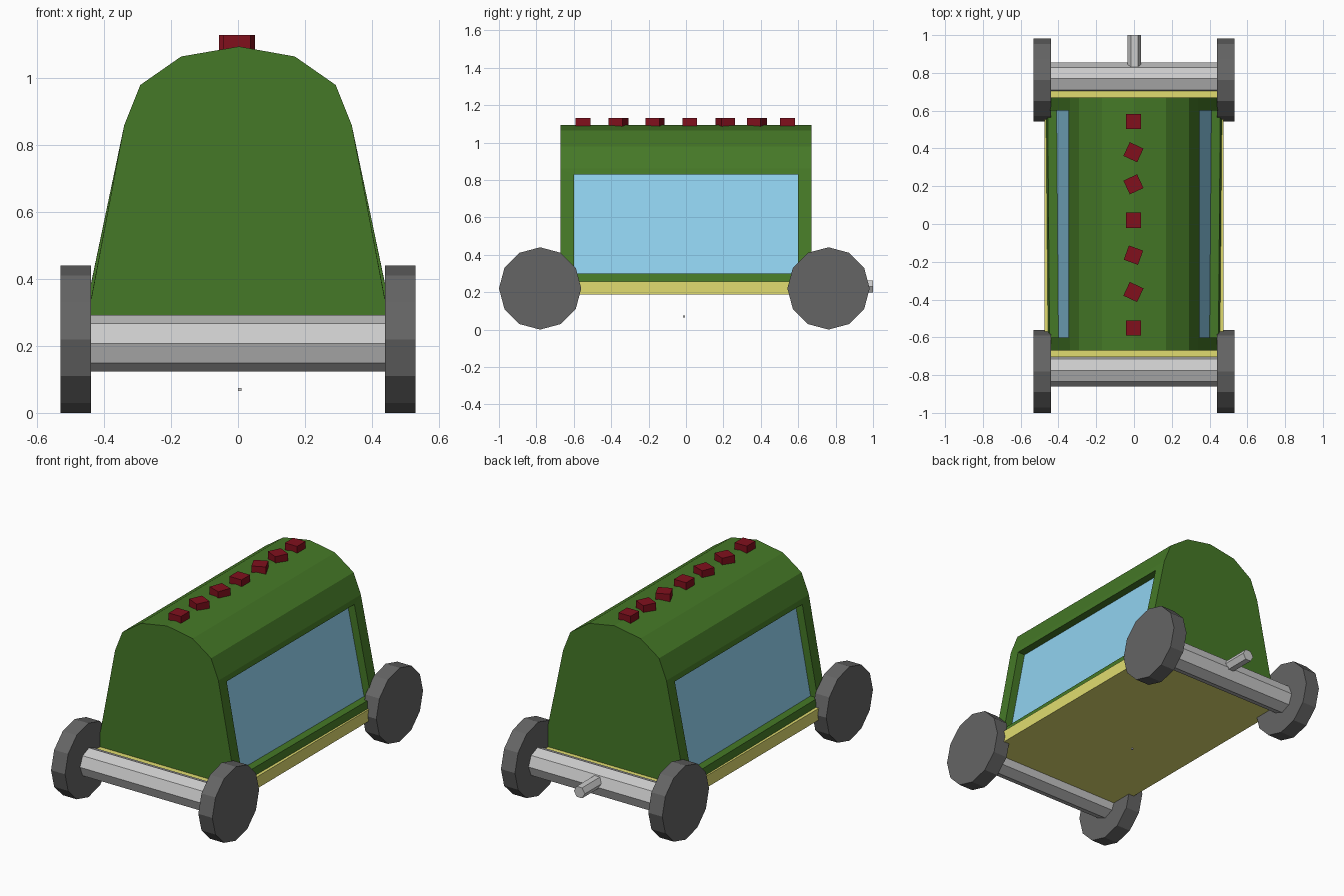
import bpy, bmesh, math
from mathutils import Matrix

if "Cube" in bpy.data.objects:
    bpy.data.objects.remove(bpy.data.objects["Cube"])


def material(name, rgb):
    m = bpy.data.materials.new(name)
    m.diffuse_color = (*rgb, 1)
    m.use_nodes = True
    m.node_tree.nodes["Principled BSDF"].inputs["Base Color"].default_value = m.diffuse_color
    return m


green = material("green_paint", (0.06, 0.19, 0.02))
blue = material("window_blue", (0.28, 0.64, 0.86))
yellow = material("yellow_paint", (0.75, 0.72, 0.16))
red = material("dark_red", (0.22, 0.005, 0.012))
rubber = material("dark_grey", (0.13, 0.13, 0.13))


def add_object(name, bm, *mats):
    bmesh.ops.recalc_face_normals(bm, faces=bm.faces)
    mesh = bpy.data.meshes.new(name)
    bm.to_mesh(mesh)
    bm.free()
    for m in mats:
        mesh.materials.append(m)
    ob = bpy.data.objects.new(name, mesh)
    bpy.context.collection.objects.link(ob)
    return ob


def box(name, size, loc, *mats, turn=0):
    bm = bmesh.new()
    bmesh.ops.create_cube(bm, size=1)
    bm.transform(Matrix.Translation(loc) @ Matrix.Rotation(math.radians(turn), 4, 'Z')
                 @ Matrix.Diagonal((*size, 1)))
    return add_object(name, bm, *mats)


def cylinder(name, sides, radius, length, loc, axis, *mats):
    bm = bmesh.new()
    bmesh.ops.create_cone(bm, cap_ends=True, segments=sides, radius1=radius,
                          radius2=radius, depth=length)
    # X axis keeps a corner at the top; Y axis keeps corners left and right
    if axis == 'X':
        rot = Matrix.Rotation(math.pi / 2, 4, 'Y')
    else:
        rot = Matrix.Rotation(math.pi / 2, 4, 'X') @ Matrix.Rotation(math.pi / 2, 4, 'Z')
    bm.transform(Matrix.Translation(loc) @ rot)
    return add_object(name, bm, *mats)


# Cabin: rounded profile, slightly wider at the back
def cabin_profile(base):
    half = [(base, 0.25), (0.34, 0.86), (0.292, 0.98), (0.17, 1.065)]
    return half + [(0.003, 1.095)] + [(-x, z) for x, z in reversed(half)]


bm = bmesh.new()
front = [bm.verts.new((x, -0.67, z)) for x, z in cabin_profile(0.456)]
back = [bm.verts.new((x, 0.67, z)) for x, z in cabin_profile(0.468)]
n = len(front)
bm.faces.new(front)
bm.faces.new(back[::-1])
quads = [bm.faces.new((front[i], back[i], back[(i + 1) % n], front[(i + 1) % n]))
         for i in range(n)]
bmesh.ops.recalc_face_normals(bm, faces=bm.faces)

# Recessed windows in both sloping walls
for face in (quads[0], quads[n - 2]):
    side = math.copysign(1, face.calc_center_median().x)
    bmesh.ops.inset_individual(bm, faces=[face], thickness=0.04)
    for v in face.verts:
        v.co.z = 0.83 if v.co.z > 0.55 else 0.30
        v.co.y = math.copysign(0.60, v.co.y)
        base = 0.462 + 0.006 * v.co.y / 0.67
        v.co.x = side * (base + (0.34 - base) * (v.co.z - 0.25) / 0.61)
    pane = bmesh.ops.extrude_discrete_faces(bm, faces=[face])["faces"][0]
    for v in pane.verts:
        v.co.x -= side * 0.047
    pane.material_index = 1
add_object("cabin", bm, green, blue)

# Floor
box("floor", (0.95, 1.41, 0.07), (0, 0, 0.223), yellow)

# Axles and wheels
for end, axle_y, wheel_y in (("front", -0.775, -0.78), ("back", 0.77, 0.762)):
    cylinder(end + "_axle", 8, 0.084, 0.92, (0, axle_y, 0.208), 'X')
    for label, s in (("left", -1), ("right", 1)):
        cylinder(f"{end}_{label}_wheel", 12, 0.22, 0.092,
                 (s * 0.485, wheel_y, 0.22), 'X', rubber)

# Tow bar at the back and a small stud below the floor
cylinder("tow_bar", 6, 0.036, 0.24, (0.002, 0.88, 0.23), 'Y')
box("stud", (0.01, 0.01, 0.01), (0.005, -0.01, 0.07))

# Roof blocks along the ridge
for i, (y, turn) in enumerate([(-0.55, 0), (-0.36, -25), (-0.165, -20), (0.02, 0),
                               (0.21, 25), (0.38, -25), (0.542, 0)]):
    box(f"roof_block_{i + 1}", (0.08, 0.08, 0.08), (-0.003, y, 1.09), red, turn=turn)
